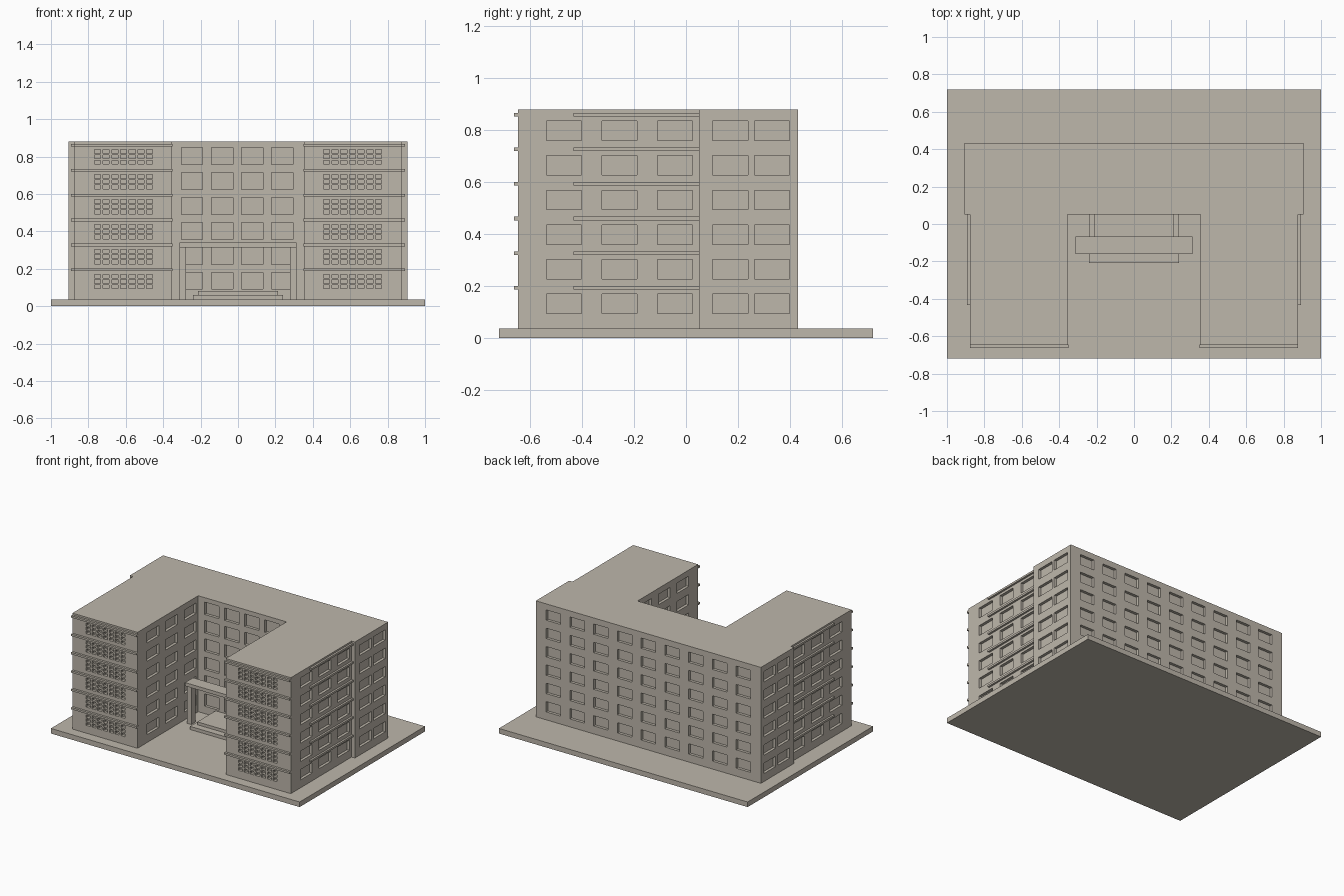
import bpy
import bmesh
from mathutils import Matrix

if "Cube" in bpy.data.objects:
    bpy.data.objects.remove(bpy.data.objects["Cube"], do_unlink=True)

STONE = (0.515, 0.474, 0.407, 1.0)
stone = bpy.data.materials.new("warm_grey_stone")
stone.use_nodes = True
stone.diffuse_color = STONE
stone.node_tree.nodes["Principled BSDF"].inputs["Base Color"].default_value = STONE

GROUND, ROOF = 0.037, 0.88
FLOORS, STOREY = 6, 0.1333
WING_IN, WING_OUT, BLOCK = 0.355, 0.878, 0.905
FRONT, COURT, BACK = -0.647, 0.05, 0.432
RECESS = 0.02


def finish(name, bm):
    mesh = bpy.data.meshes.new(name)
    bm.to_mesh(mesh)
    bm.free()
    mesh.materials.append(stone)
    obj = bpy.data.objects.new(name, mesh)
    bpy.context.collection.objects.link(obj)
    return obj


def add_box(bm, x, y, z):
    """Add a box given its (low, high) range on each axis."""
    size = [b - a for a, b in (x, y, z)]
    mid = [(a + b) / 2 for a, b in (x, y, z)]
    bmesh.ops.create_cube(bm, size=1, matrix=Matrix.Translation(mid) @ Matrix.Diagonal((*size, 1)))


def box(name, x, y, z):
    bm = bmesh.new()
    add_box(bm, x, y, z)
    return finish(name, bm)


def around(centre, width):
    return (centre - width / 2, centre + width / 2)


def both_sides(low, high):
    return [(low, high), (-high, -low)]


# Ground slab
box("ground_slab", (-1, 1), (-0.72, 0.72), (0, GROUND))

# U-shaped building body, extruded from a mirrored outline
half = [(WING_IN, COURT), (WING_IN, FRONT), (WING_OUT, FRONT),
        (WING_OUT, COURT), (BLOCK, COURT), (BLOCK, BACK)]
outline = half + [(-x, y) for x, y in reversed(half)]
bm = bmesh.new()
base = bm.faces.new([bm.verts.new((x, y, GROUND)) for x, y in outline])
top = bmesh.ops.extrude_face_region(bm, geom=[base])["geom"]
bmesh.ops.translate(bm, vec=(0, 0, ROOF - GROUND),
                    verts=[v for v in top if isinstance(v, bmesh.types.BMVert)])
bmesh.ops.recalc_face_normals(bm, faces=bm.faces)
body = finish("building_body", bm)

# Window recesses, one set per storey
bm = bmesh.new()
for floor in range(FLOORS):
    z = 0.132 + floor * STOREY
    tall, wide = around(z + 0.004, 0.09), around(z, 0.075)
    # courtyard wall
    for i in range(4):
        add_box(bm, around(-0.246 + i * 0.161, 0.114), (COURT - RECESS, COURT + RECESS), tall)
    # back wall
    for i in range(9):
        add_box(bm, around((i - 4) * 0.191, 0.115), (BACK - RECESS, BACK + RECESS), wide)
    # inner and outer wing walls
    for wall in (WING_IN, WING_OUT):
        for i in range(3):
            for x in both_sides(wall - RECESS, wall + RECESS):
                add_box(bm, x, around(-0.47 + i * 0.214, 0.135), wide)
    # end walls of the rear block
    for y in (0.17, 0.331):
        for x in both_sides(BLOCK - RECESS, BLOCK + RECESS):
            add_box(bm, x, around(y, 0.136), wide)
    # small lattice openings on the wing fronts
    for col in range(7):
        for row in (-1, 0, 1):
            centre = 0.612 + (col - 3) * 0.0465
            for x in both_sides(*around(centre, 0.033)):
                add_box(bm, x, (FRONT - RECESS, FRONT + RECESS), around(z + row * 0.0285, 0.02))
cutter = finish("window_cutter", bm)
cutter.hide_render = True

cut = body.modifiers.new("windows", "BOOLEAN")
cut.operation = "DIFFERENCE"
cut.solver = "EXACT"
cut.object = cutter
bpy.context.view_layer.objects.active = body
bpy.ops.object.modifier_apply(modifier=cut.name)
bpy.data.objects.remove(cutter, do_unlink=True)

# Thin ledges above every storey, on the wing fronts and outer sides
front_bm, side_bm = bmesh.new(), bmesh.new()
for floor in range(FLOORS):
    z = around(0.194 + floor * STOREY, 0.014)
    for x in both_sides(WING_IN - 0.004, WING_OUT):
        add_box(front_bm, x, (FRONT - 0.016, FRONT + 0.004), z)
    for x in both_sides(WING_OUT - 0.004, WING_OUT + 0.014):
        add_box(side_bm, x, (-0.433, COURT), z)
finish("front_ledges", front_bm)
finish("side_ledges", side_bm)

# Entrance canopy on two posts
box("canopy_slab", (-0.314, 0.314), (-0.16, -0.068), (0.315, 0.34))
for side, x in zip(("left", "right"), both_sides(0.277, 0.313)):
    box(side + "_canopy_post", x, around(-0.115, 0.05), (GROUND, 0.315))

# Entrance steps
box("lower_step", (-0.24, 0.24), (-0.208, COURT), (GROUND, 0.06))
box("upper_step", (-0.215, 0.215), (-0.16, COURT), (0.06, 0.081))
